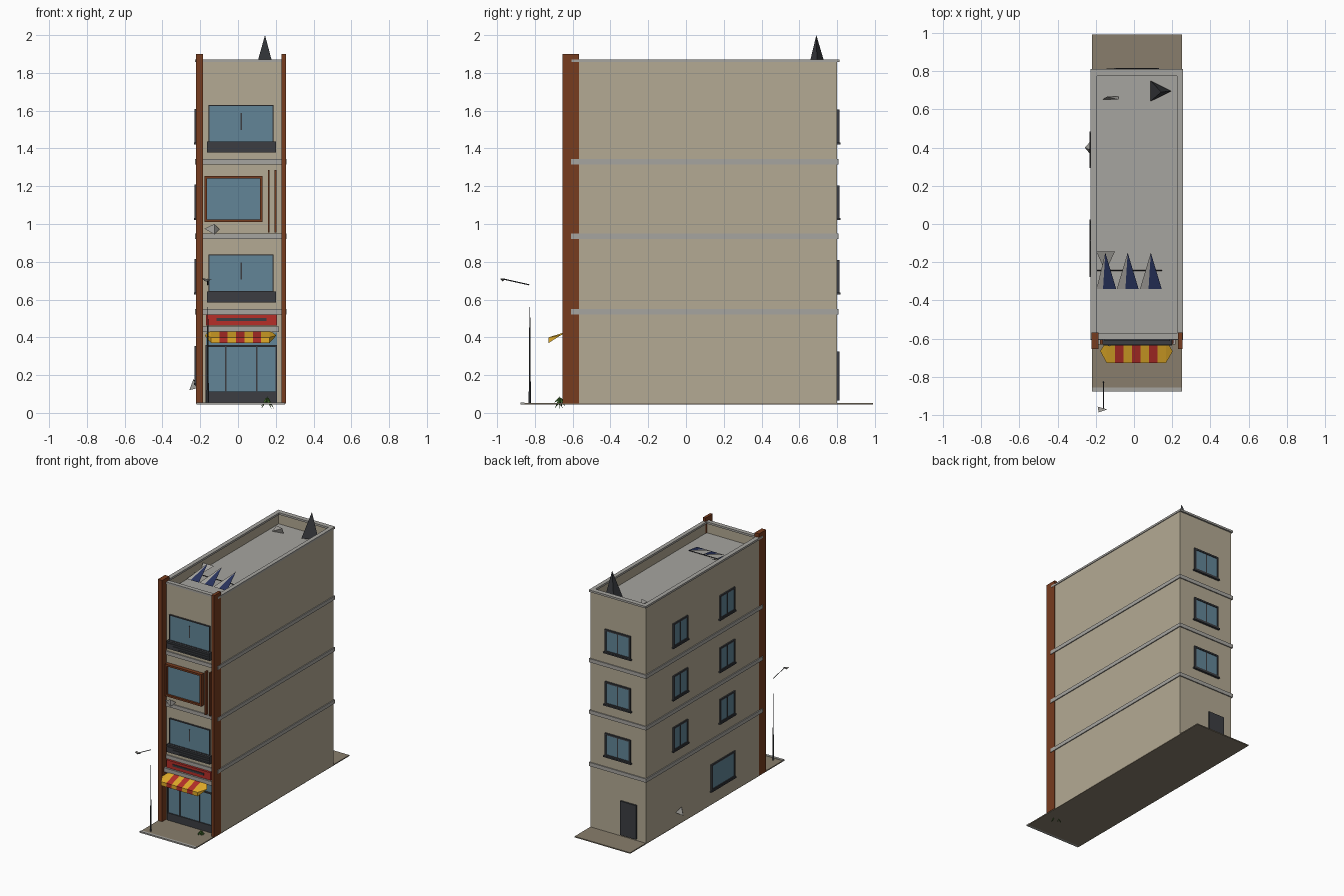
import bpy, bmesh, math
from mathutils import Vector

if "Cube" in bpy.data.objects:
    bpy.data.objects.remove(bpy.data.objects["Cube"])


def mat(name, r, g, b):
    m = bpy.data.materials.new(name)
    m.diffuse_color = [(c / 255) ** 2.2 for c in (r, g, b)] + [1]
    m.use_nodes = True
    m.node_tree.nodes["Principled BSDF"].inputs["Base Color"].default_value = m.diffuse_color
    return m


WALL = mat("wall", 178, 168, 146)
BROWN = mat("brown", 118, 62, 36)
GLASS = mat("glass", 98, 132, 150)
DARK = mat("dark", 62, 64, 68)
RED = mat("red", 180, 50, 45)
YELLOW = mat("yellow", 225, 170, 45)
NAVY = mat("navy", 45, 55, 95)
GREEN = mat("green", 70, 110, 50)
PAVE = mat("paving", 135, 125, 108)
GREY = mat("stone", 165, 163, 158)


def mesh(name, verts, faces, m):
    me = bpy.data.meshes.new(name)
    me.from_pydata(verts, [], faces)
    ob = bpy.data.objects.new(name, me)
    bpy.context.collection.objects.link(ob)
    me.materials.append(m)
    return ob


def box(name, x, y, z, m):
    (x0, x1), (y0, y1), (z0, z1) = sorted(x), sorted(y), sorted(z)
    v = [(a, b, c) for c in (z0, z1) for a, b in ((x0, y0), (x1, y0), (x1, y1), (x0, y1))]
    f = [(3, 2, 1, 0), (4, 5, 6, 7)] + [(i, (i + 1) % 4, (i + 1) % 4 + 4, i + 4) for i in range(4)]
    return mesh(name, v, f, m)


def rod(name, a, b, r, m, sides=5, r2=None):
    a, b = Vector(a), Vector(b)
    bm = bmesh.new()
    bmesh.ops.create_cone(bm, cap_ends=True, segments=sides, radius1=r,
                          radius2=r if r2 is None else r2, depth=(b - a).length)
    ob = mesh(name, [], [], m)
    bm.to_mesh(ob.data)
    bm.free()
    ob.location = (a + b) / 2
    ob.rotation_euler = (b - a).to_track_quat('Z', 'Y').to_euler()
    return ob


# Main walls: x, y extents
X0, X1, Y0, Y1 = -0.22, 0.25, -0.60, 0.80


def panel(name, wall, u, z, d, m):
    """Box lying on a wall: u along the wall, d outward depth range."""
    if wall == "front":
        return box(name, u, (Y0 - d[0], Y0 - d[1]), z, m)
    if wall == "back":
        return box(name, u, (Y1 + d[0], Y1 + d[1]), z, m)
    return box(name, (X0 - d[0], X0 - d[1]), u, z, m)


def window(name, wall, u0, u1, z0, z1, m=DARK, t=0.012, d=0.013, mullion=True, sill=True):
    panel(name + "_glass", wall, (u0 + t, u1 - t), (z0 + t, z1 - t), (-0.005, d * 0.5), GLASS)
    for i, (a, b) in enumerate(((u0, u0 + t), (u1 - t, u1))):
        panel(f"{name}_jamb_{i}", wall, (a, b), (z0, z1), (-0.005, d), m)
    for i, (a, b) in enumerate(((z0, z0 + t), (z1 - t, z1))):
        panel(f"{name}_rail_{i}", wall, (u0 + t, u1 - t), (a, b), (-0.005, d), m)
    if mullion:
        c = (u0 + u1) / 2
        panel(name + "_mullion", wall, (c - 0.004, c + 0.004), (z0 + t, z1 - t), (0, d * 0.8), m)
    if sill:
        panel(name + "_sill", wall, (u0 - 0.008, u1 + 0.008), (z0 - 0.008, z0 + 0.002), (-0.005, d + 0.004), m)


# Pavement and curb
box("pavement", (X0, X1), (-0.855, 0.99), (0.045, 0.053), PAVE)
box("curb", (X0, X1), (-0.875, -0.855), (0.045, 0.056), GREY)

# Building body with recessed roof
body = box("building_body", (X0, X1), (Y0, Y1), (0.05, 1.857), WALL)
bm = bmesh.new()
bm.from_mesh(body.data)
top = max(bm.faces, key=lambda f: f.calc_center_median().z)
bmesh.ops.inset_region(bm, faces=[top], thickness=0.024)
low = bmesh.ops.extrude_discrete_faces(bm, faces=[top])["faces"][0]
bmesh.ops.translate(bm, verts=low.verts, vec=(0, 0, -0.075))
body.data.materials.append(GREY)
low.material_index = 1
bm.to_mesh(body.data)
bm.free()

# Parapet cap
for i, y in enumerate(((Y0 - 0.005, Y0 + 0.028), (Y1 - 0.025, Y1 + 0.012))):
    box(f"parapet_cap_y_{i}", (X0 - 0.007, X1 + 0.005), y, (1.857, 1.872), GREY)
for i, x in enumerate(((X0 - 0.007, X0 + 0.026), (X1 - 0.026, X1 + 0.005))):
    box(f"parapet_cap_x_{i}", x, (Y0 + 0.028, Y1 - 0.025), (1.857, 1.872), GREY)

# Floor bands and front corner columns
for i, z in enumerate((0.535, 0.935, 1.33)):
    box(f"floor_band_{i}", (X0 - 0.008, X1 + 0.007), (-0.608, 0.808), (z - 0.014, z + 0.014), GREY)
for i, x in enumerate(((-0.222, -0.185), (0.231, 0.253))):
    box(f"front_column_{i}", x, (-0.653, -0.567), (0.05, 1.90), BROWN)

# Side and back windows, back door
for i, z in enumerate((0.635, 1.03, 1.43)):
    window(f"side_window_rear_{i}", "left", 0.30, 0.475, z, z + 0.18, d=0.01)
    window(f"side_window_front_{i}", "left", -0.27, -0.09, z, z + 0.18, d=0.01)
    window(f"back_window_{i}", "back", -0.095, 0.122, z, z + 0.175, d=0.013)
window("side_shop_window", "left", -0.27, 0.015, 0.155, 0.355, d=0.01, mullion=False)
panel("back_door", "back", (-0.145, -0.01), (0.065, 0.325), (-0.005, 0.013), DARK)

# Front windows with slatted balcony boxes
for i, z in enumerate((0.585, 1.378)):
    n = f"front_window_{i}"
    window(n, "front", -0.155, 0.187, z + 0.055, z + 0.253, t=0.005, mullion=False, sill=False)
    panel(n + "_handle", "front", (0.013, 0.020), (z + 0.12, z + 0.21), (0, 0.012), DARK)
    panel(n + "_box", "front", (-0.165, 0.20), (z, z + 0.058), (-0.005, 0.03), DARK)
    for k in range(3):
        panel(f"{n}_slat_{k}", "front", (-0.11 + 0.05 * (2 - k) - 0.05, 0.20),
              (z + 0.008 + k * 0.016, z + 0.014 + k * 0.016), (0.03, 0.036), DARK)
window("bay_window", "front", -0.177, 0.130, 1.01, 1.255, m=BROWN, t=0.014, d=0.03,
       mullion=False, sill=False)
for i, x in enumerate((0.163, 0.199)):
    panel(f"brown_fin_{i}", "front", (x - 0.005, x + 0.005), (0.955, 1.285), (-0.005, 0.03), BROWN)

# Shopfront
panel("shop_glass", "front", (-0.17, 0.206), (0.06, 0.425), (-0.005, 0.006), GLASS)
panel("shop_plinth", "front", (-0.17, 0.206), (0.056, 0.112), (-0.005, 0.014), DARK)
panel("shop_head", "front", (-0.17, 0.206), (0.35, 0.36), (0, 0.014), DARK)
for i, x in enumerate((-0.167, -0.066, 0.10, 0.203)):
    panel(f"shop_mullion_{i}", "front", (x - 0.004, x + 0.004), (0.056, 0.36), (0, 0.012), DARK)
panel("awning_housing", "front", (-0.185, 0.217), (0.427, 0.458), (-0.005, 0.03), GREY)
panel("sign_board", "front", (-0.17, 0.206), (0.463, 0.522), (-0.005, 0.025), RED)
panel("sign_strip", "front", (-0.115, 0.15), (0.487, 0.503), (0.02, 0.03), DARK)

# Striped awning: slope and valance, with pointed ends
for i in range(7):
    a, b = -0.143 + i * 0.0443, -0.143 + (i + 1) * 0.0443
    mesh(f"awning_stripe_{i}", [(a, -0.61, 0.437), (b, -0.61, 0.437), (b, -0.727, 0.40),
                                (a, -0.727, 0.40), (a, -0.727, 0.37), (b, -0.727, 0.37)],
         [(0, 3, 2, 1), (3, 4, 5, 2)], RED if i % 2 else YELLOW)
for n, x, tip in (("left", -0.143, -0.177), ("right", 0.167, 0.203)):
    mesh(f"awning_end_{n}", [(x, -0.61, 0.437), (x, -0.727, 0.40), (tip, -0.665, 0.41), (x, -0.727, 0.37)],
         [(0, 1, 2), (1, 3, 2)], YELLOW)

# Small dish on the front wall
mesh("wall_dish", [(-0.178, -0.625, 0.975), (-0.125, -0.64, 1.0), (-0.125, -0.64, 0.945),
                   (-0.098, -0.61, 0.973)], [(0, 2, 1), (1, 2, 3), (0, 1, 3), (0, 3, 2)], GREY)

# Roof antenna: three-sided spike
mesh("roof_antenna", [(0.087, 0.642, 1.80), (0.196, 0.695, 1.80), (0.087, 0.749, 1.80), (0.143, 0.69, 2.0)],
     [(2, 1, 0), (0, 1, 3), (1, 2, 3), (2, 0, 3)], DARK)
# Roof vent
mesh("roof_vent", [(-0.165, 0.65, 1.785), (-0.08, 0.65, 1.83), (-0.08, 0.667, 1.785), (-0.14, 0.667, 1.83)],
     [(0, 2, 1), (0, 1, 3), (1, 2, 3), (0, 3, 2)], GREY)
# Tilted roof panels: pale left half, navy right half
for i, x in enumerate((-0.15, -0.033, 0.088)):
    apex, mid = (x, -0.15, 1.85), (x - 0.012, -0.34, 1.79)
    mesh(f"roof_panel_frame_{i}", [(max(x - 0.057, -0.196), -0.34, 1.79), mid, apex], [(0, 1, 2)], GREY)
    mesh(f"roof_panel_{i}", [mid, (x + 0.057, -0.34, 1.79), apex], [(0, 1, 2)], NAVY)
rod("roof_panel_rail", (-0.196, -0.243, 1.80), (0.147, -0.243, 1.80), 0.003, DARK)
mesh("roof_panel_brace", [(-0.196, -0.145, 1.84), (-0.10, -0.145, 1.84), (-0.15, -0.25, 1.80)],
     [(0, 2, 1)], GREY)

# Street lamp: thin pole, arm and head
rod("lamp_pole", (-0.16, -0.827, 0.05), (-0.16, -0.827, 0.56), 0.006, DARK, 4, 0.002)
rod("lamp_arm", (-0.16, -0.83, 0.678), (-0.16, -0.965, 0.708), 0.003, DARK, 4)
mesh("lamp_head", [(-0.19, -0.955, 0.71), (-0.14, -0.97, 0.705), (-0.185, -0.985, 0.712), (-0.17, -0.97, 0.695)],
     [(0, 2, 1), (0, 1, 3), (1, 2, 3), (2, 0, 3)], GREY)

# Spiky plant by the door
for i in range(7):
    a = i * math.tau / 7
    c, s = math.cos(a), math.sin(a)
    rod(f"plant_leaf_{i}", (0.155, -0.668, 0.075), (0.155 + 0.036 * c, -0.668 + 0.034 * s, 0.022 + 0.015 * (i % 3)),
        0.009, GREEN, 3, 0)
rod("plant_tip", (0.155, -0.668, 0.055), (0.155, -0.668, 0.088), 0.012, GREEN, 3, 0)

# Side wall tap
mesh("wall_tap", [(-0.22, 0.355, 0.13), (-0.258, 0.40, 0.12), (-0.22, 0.44, 0.15), (-0.235, 0.39, 0.18)],
     [(0, 1, 3), (1, 2, 3), (0, 2, 1), (0, 3, 2)], GREY)
